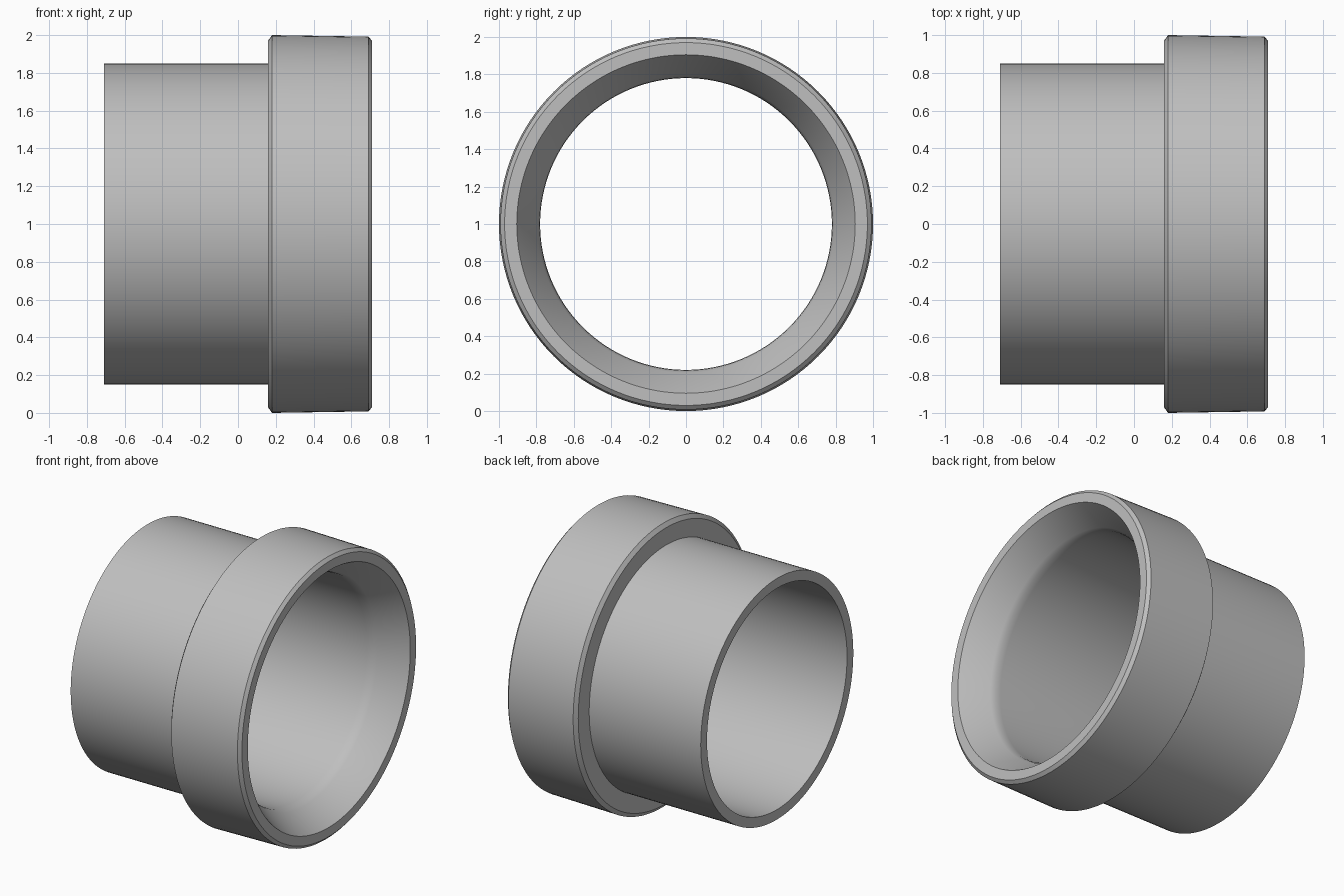
import bpy, bmesh, math
from mathutils import Matrix, Vector

cube = bpy.data.objects.get("Cube")
if cube:
    bpy.data.objects.remove(cube, do_unlink=True)

SEGMENTS = 128

# Plain grey metal
metal = bpy.data.materials.new("grey_metal")
metal.use_nodes = True
GREY = (0.52, 0.52, 0.52, 1)
metal.diffuse_color = GREY
metal.node_tree.nodes["Principled BSDF"].inputs["Base Color"].default_value = GREY


def revolve(name, profile, material):
    """Turn a closed (x, radius) profile about the horizontal x axis."""
    bm = bmesh.new()
    verts = [bm.verts.new((x, 0, r)) for x, r in profile]
    edges = [bm.edges.new((a, b)) for a, b in zip(verts, verts[1:] + verts[:1])]
    bmesh.ops.spin(bm, geom=verts + edges, cent=(0, 0, 0), axis=(1, 0, 0),
                   angle=math.tau, steps=SEGMENTS, use_merge=True)
    bmesh.ops.remove_doubles(bm, verts=bm.verts, dist=0.0001)
    bmesh.ops.recalc_face_normals(bm, faces=bm.faces)
    bmesh.ops.transform(bm, matrix=Matrix.Translation(Vector((0, 0, 1))), verts=bm.verts)
    mesh = bpy.data.meshes.new(name)
    bm.to_mesh(mesh)
    bm.free()
    mesh.materials.append(material)
    obj = bpy.data.objects.new(name, mesh)
    bpy.context.collection.objects.link(obj)
    bpy.ops.object.select_all(action='DESELECT')
    obj.select_set(True)
    bpy.context.view_layer.objects.active = obj
    bpy.ops.object.shade_smooth_by_angle(angle=math.radians(32))
    return obj


# Sleeve with a chamfered collar and a flared mouth blending into the bore
sleeve_outside = [(-0.71, 0.78), (-0.71, 0.85), (0.16, 0.85)]
collar = [(0.16, 0.972), (0.18, 1.0), (0.69, 0.992), (0.71, 0.97)]
flared_mouth = [(0.71, 0.905), (0.53, 0.795), (0.50, 0.783), (0.46, 0.78)]
revolve("collared_sleeve", sleeve_outside + collar + flared_mouth, metal)
